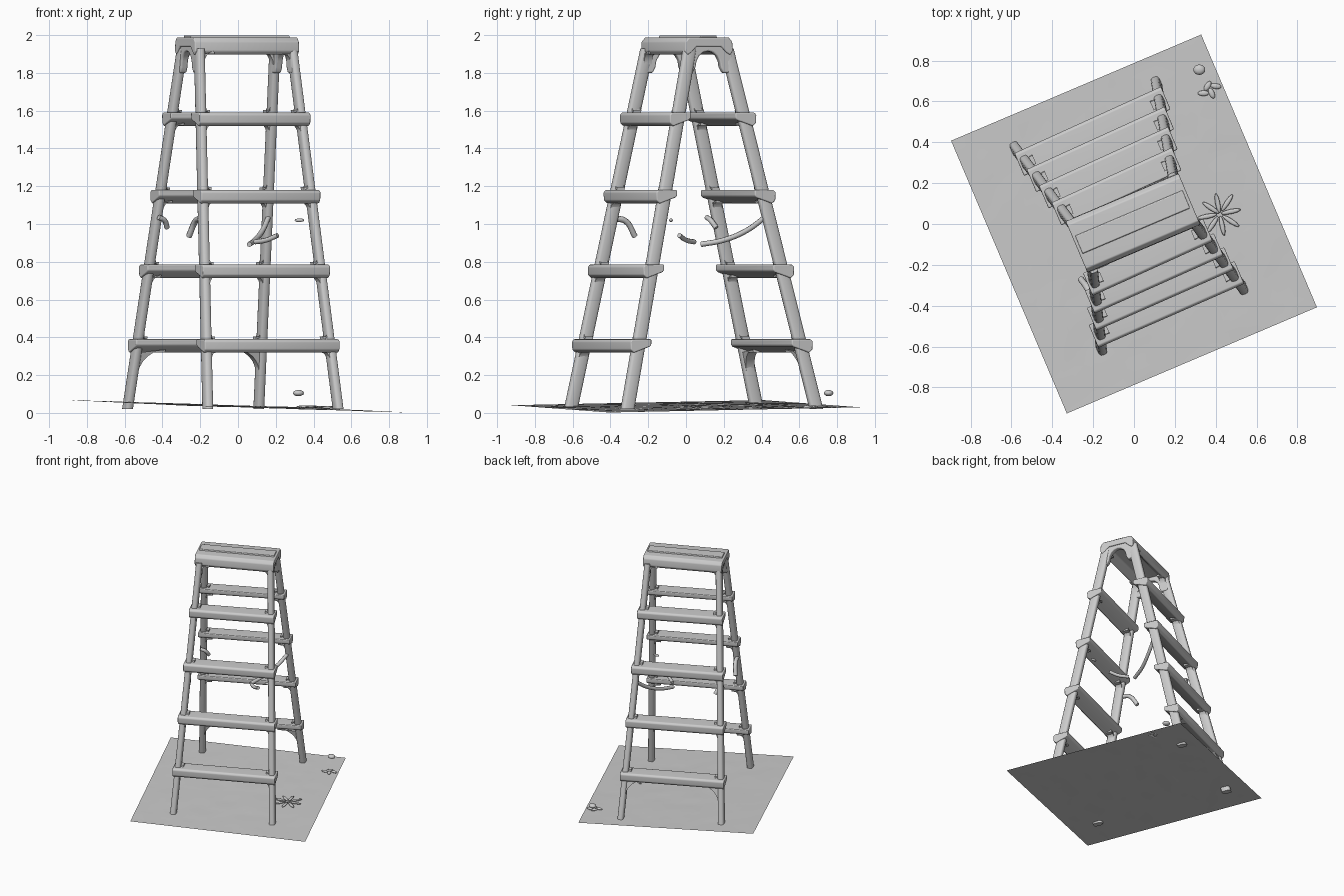
import bpy, bmesh, math, random
from mathutils import Vector as V, Matrix

if "Cube" in bpy.data.objects:
    bpy.data.objects.remove(bpy.data.objects["Cube"])

random.seed(4)
ANG = math.radians(23)
U = V((math.cos(ANG), math.sin(ANG), 0))    # along the rungs
W = V((-math.sin(ANG), math.cos(ANG), 0))   # front to back
Z = V((0, 0, 1))


def ground_z(x, y):
    return 0.035 - 0.034 * x + 0.006 * y


def finish(name, bm, bevel=0.0, angle=50):
    bmesh.ops.recalc_face_normals(bm, faces=bm.faces)
    me = bpy.data.meshes.new(name)
    bm.to_mesh(me)
    bm.free()
    ob = bpy.data.objects.new(name, me)
    bpy.context.collection.objects.link(ob)
    bpy.ops.object.select_all(action='DESELECT')
    bpy.context.view_layer.objects.active = ob
    ob.select_set(True)
    bpy.ops.object.shade_smooth_by_angle(angle=math.radians(angle))
    if bevel:
        m = ob.modifiers.new("soft_edges", 'BEVEL')
        m.width, m.segments, m.limit_method = bevel, 3, 'ANGLE'
    return ob


def prism(name, pts, origin, a, b, sweep, bevel=0.0):
    """Extrude the 2D profile pts (in axes a, b) along the sweep vector."""
    bm = bmesh.new()
    face = bm.faces.new([bm.verts.new(origin + a * p + b * q) for p, q in pts])
    res = bmesh.ops.extrude_face_region(bm, geom=[face])
    verts = [g for g in res['geom'] if isinstance(g, bmesh.types.BMVert)]
    bmesh.ops.translate(bm, verts=verts, vec=sweep)
    return finish(name, bm, bevel)


def tube(name, pts, radius):
    cu = bpy.data.curves.new(name, 'CURVE')
    cu.dimensions, cu.bevel_depth, cu.bevel_resolution = '3D', radius, 2
    cu.use_fill_caps = True
    sp = cu.splines.new('BEZIER')
    sp.bezier_points.add(len(pts) - 1)
    for bp, p in zip(sp.bezier_points, pts):
        bp.co = p
        bp.handle_left_type = bp.handle_right_type = 'AUTO'
    ob = bpy.data.objects.new(name, cu)
    bpy.context.collection.objects.link(ob)
    bpy.ops.object.select_all(action='DESELECT')
    bpy.context.view_layer.objects.active = ob
    ob.select_set(True)
    bpy.ops.object.convert(target='MESH')


def blob(name, centre, size, turn=0.0):
    bm = bmesh.new()
    bmesh.ops.create_icosphere(bm, subdivisions=2, radius=1)
    bm.transform(Matrix.Translation(centre) @ Matrix.Rotation(turn, 4, 'Z')
                 @ Matrix.Diagonal((*size, 1)))
    finish(name, bm)


# ground sheet, slightly tilted and uneven
bm = bmesh.new()
bmesh.ops.create_grid(bm, x_segments=24, y_segments=24, size=1)
for v in bm.verts:
    p = U * (v.co.x * 0.665) + W * (v.co.y * 0.725)
    edge = max(abs(v.co.x), abs(v.co.y)) > 0.99
    bump = 0 if edge else random.uniform(-0.002, 0.002)
    v.co = (p.x, p.y, ground_z(p.x, p.y) + bump)
finish("ground", bm)

# legs: foot xy and top xy
LEGS = {
    "front_left": ((-0.16, -0.61), (-0.205, -0.205)),
    "front_right": ((0.53, -0.31), (0.285, 0.02)),
    "back_left": ((-0.585, 0.375), (-0.295, -0.01)),
    "back_right": ((0.11, 0.69), (0.195, 0.215)),
}
TOP_Z = 1.93


def leg_at(key, z):
    foot, top = LEGS[key]
    return V((*foot, 0.02)).lerp(V((*top, TOP_Z)), (z - 0.02) / (TOP_Z - 0.02))


for key in LEGS:
    a, b = leg_at(key, 0.02), leg_at(key, TOP_Z)
    section = []
    for i in range(16):
        t = 2 * math.pi * i / 16
        c, s = math.cos(t), math.sin(t)
        section.append((math.copysign(abs(c) ** 0.6, c) * 0.023,
                        math.copysign(abs(s) ** 0.6, s) * 0.036))
    prism(key + "_leg", section, a, U, W, b - a)

# treads: rounded nose outside, thinner at the back
TREAD = [(0.055, 0), (0.066, -0.012), (0.064, -0.055), (0.045, -0.072),
         (0.02, -0.062), (-0.045, -0.04), (-0.055, -0.03), (-0.055, 0)]


def fillet(name, corner, inward, along, size, depth):
    """Concave corner brace between a leg and a tread."""
    w, h = size
    pts = [(-0.005, 0.015), (w, 0.015), (w, 0)]
    for i in range(1, 7):
        t = math.pi / 2 * i / 6
        pts.append((w * (1 - math.sin(t)), h * (1 - math.cos(t))))
    pts.append((-0.005, h))
    prism(name, pts, corner - W * depth / 2, inward, along, W * depth)


for side, out in (("front", -W), ("back", W)):
    for i, z in enumerate((0.39, 0.785, 1.18, 1.59)):
        l, r = leg_at(side + "_left", z), leg_at(side + "_right", z)
        d = (r - l).normalized()
        prism(f"{side}_tread_{i + 1}", TREAD, l - d * 0.034, out, Z,
              r - l + d * 0.068, 0.006)
        for key, inward in (("left", d), ("right", -d)):
            down = leg_at(f"{side}_{key}", z - 1) - leg_at(f"{side}_{key}", z)
            big = side == "back" and i == 0
            p = leg_at(f"{side}_{key}", z - 0.055) + inward * 0.018
            fillet(f"{side}_{key}_brace_{i + 1}", p, inward, down.normalized(),
                   (0.14, 0.13) if big else (0.05, 0.06), 0.05)
            p = leg_at(f"{side}_{key}", z) + inward * 0.018
            fillet(f"{side}_{key}_upper_brace_{i + 1}", p, inward,
                   -down.normalized(), (0.025, 0.035), 0.045)

# top platform with drooping front and back lips
CAP = [(-0.135, 1.965), (-0.115, 1.988), (0.115, 1.988), (0.135, 1.965),
       (0.138, 1.915), (0.122, 1.895), (0.10, 1.91), (0.07, 1.94),
       (-0.07, 1.94), (-0.10, 1.91), (-0.122, 1.895), (-0.138, 1.915)]
mid = V((-0.005, 0.005, 0))
prism("top_platform", CAP, mid - U * 0.3, W, Z, U * 0.6, 0.006)
prism("top_board", [(-0.045, 1.98), (-0.04, 1.998), (0.05, 1.998), (0.055, 1.98)],
      mid - U * 0.285, W, Z, U * 0.57, 0.004)

# arched side gussets joining the leg tops
ARCH = [(-0.135, 1.95), (0.135, 1.95), (0.14, 1.80), (0.088, 1.80)]
for i in range(9):
    t = math.pi * i / 8
    ARCH.append((0.072 * math.cos(t), 1.83 + 0.085 * math.sin(t)))
ARCH.append((-0.088, 1.80))
ARCH.append((-0.14, 1.80))
for name, s in (("left", -1), ("right", 1)):
    prism(name + "_top_gusset", ARCH, mid + U * (s * 0.272 - 0.02), W, Z,
          U * 0.04, 0.008)
    for key, o in (("front", -1), ("back", 1)):
        p = leg_at(f"{key}_{name}", 1.915) - U * s * 0.018
        fillet(f"{key}_{name}_top_brace", p, -U * s, -Z, (0.06, 0.07), 0.045)

# broken spreader straps
tube("right_strap", [(0.165, 0.43, 1.045), (0.13, 0.32, 0.965), (0.09, 0.2, 0.915),
                     (0.06, 0.08, 0.892)], 0.014)
tube("right_strap_end", [(0.09, 0.045, 0.905), (0.15, 0.0, 0.915),
                         (0.21, -0.035, 0.94)], 0.013)
tube("left_strap_front", [(-0.2, -0.38, 1.03), (-0.225, -0.32, 1.015),
                          (-0.26, -0.27, 0.935)], 0.016)
tube("left_strap_back", [(-0.42, 0.11, 1.035), (-0.39, 0.13, 1.02),
                         (-0.375, 0.16, 0.98)], 0.014)
blob("right_strap_hook", (0.325, -0.08, 1.02), (0.026, 0.01, 0.01))

# stone and flattened weed on the ground
blob("stone", (0.32, 0.755, 0.105), (0.03, 0.026, 0.017))
for i in range(8):
    t = math.tau * i / 8 + 0.2
    r = random.uniform(0.05, 0.065)
    x, y = 0.42 + r * math.cos(t), 0.05 + r * math.sin(t)
    blob(f"weed_leaf_{i + 1}", (x, y, ground_z(x, y) + 0.01), (0.05, 0.012, 0.007), t)
for i in range(4):
    x, y = 0.34 + 0.02 * i, 0.64 + 0.035 * (i % 2)
    blob(f"pebble_{i + 1}", (x, y, ground_z(x, y) + 0.005), (0.028, 0.014, 0.008), i)
